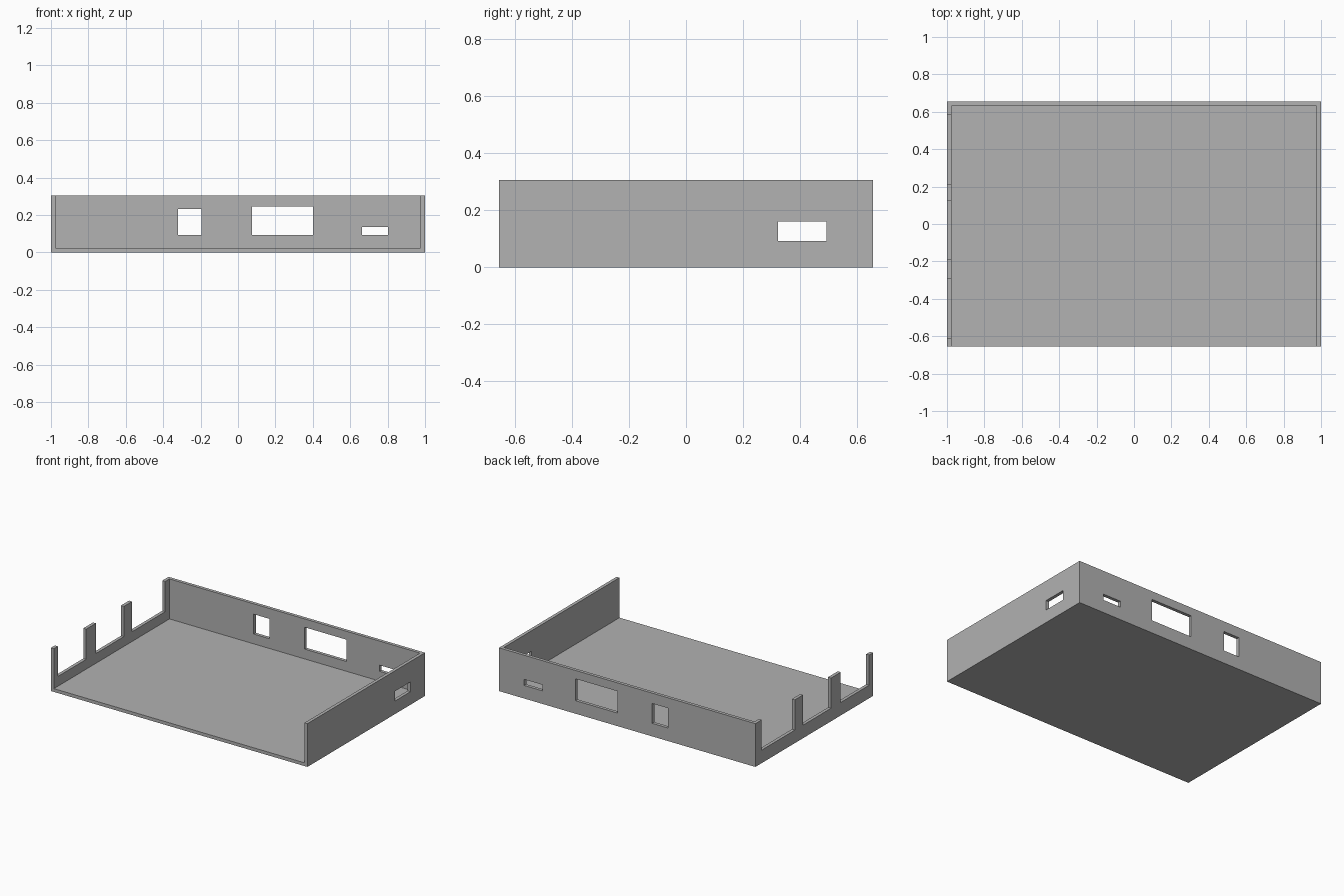
import bpy
import bmesh
from mathutils import Vector

default = bpy.data.objects.get("Cube")
if default:
    bpy.data.objects.remove(default, do_unlink=True)

# Overall dimensions
HALF_X, HALF_Y, HEIGHT = 1.0, 0.655, 0.305
WALL = 0.023
SILL = 0.092      # lower edge shared by all openings
OVER = 0.1        # how far cutters reach past the shell

# Single plain grey material
grey = bpy.data.materials.new("plain grey")
grey.use_nodes = True
colour = (0.445, 0.445, 0.445, 1)
grey.diffuse_color = colour
grey.node_tree.nodes["Principled BSDF"].inputs["Base Color"].default_value = colour


def box(name, low, high):
    """Axis-aligned box between two corners."""
    low, high = Vector(low), Vector(high)
    bm = bmesh.new()
    bmesh.ops.create_cube(bm, size=1)
    bmesh.ops.scale(bm, vec=high - low, verts=bm.verts)
    bmesh.ops.translate(bm, vec=(low + high) / 2, verts=bm.verts)
    mesh = bpy.data.meshes.new(name)
    bm.to_mesh(mesh)
    bm.free()
    mesh.materials.append(grey)
    obj = bpy.data.objects.new(name, mesh)
    bpy.context.collection.objects.link(obj)
    return obj


def cut(target, name, low, high):
    """Subtract a box from the target, then discard the cutter."""
    cutter = box(name, low, high)
    cutter.hide_render = True
    mod = target.modifiers.new(name, 'BOOLEAN')
    mod.operation = 'DIFFERENCE'
    mod.solver = 'EXACT'
    mod.object = cutter
    bpy.context.view_layer.objects.active = target
    bpy.ops.object.modifier_apply(modifier=name)
    bpy.data.objects.remove(cutter, do_unlink=True)


# Tray shell: floor with three walls, open at the top and front
tray = box("tray_shell", (-HALF_X, -HALF_Y, 0), (HALF_X, HALF_Y, HEIGHT))
cut(tray, "hollow", (WALL - HALF_X, -HALF_Y - OVER, WALL),
    (HALF_X - WALL, HALF_Y - WALL, HEIGHT + OVER))

# Back wall windows: x start, x end, top
for x0, x1, top in [(-0.32, -0.195, 0.232), (0.076, 0.402, 0.246), (0.662, 0.803, 0.135)]:
    cut(tray, "back_window", (x0, HALF_Y - OVER, SILL), (x1, HALF_Y + OVER, top))

# Single window in the +x wall
cut(tray, "side_window", (HALF_X - OVER, 0.323, SILL), (HALF_X + OVER, 0.492, 0.161))

# Notches in the -x wall leave four upright posts above a low sill
for y0, y1 in [(-0.612, -0.295), (-0.187, 0.125), (0.215, 0.585)]:
    cut(tray, "side_notch", (-HALF_X - OVER, y0, SILL),
        (-HALF_X + OVER, y1, HEIGHT + OVER))
